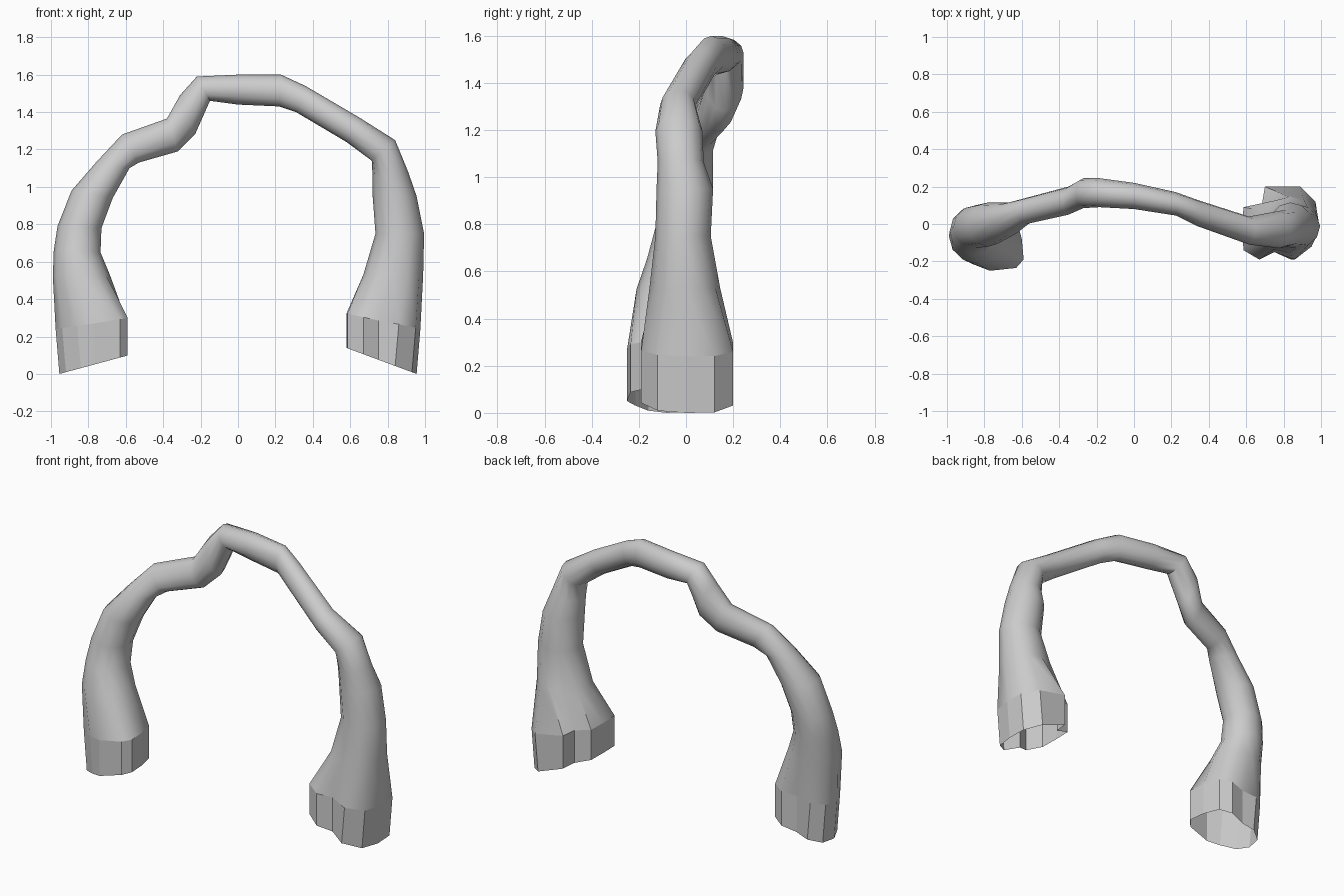
import bpy
import bmesh
import math

SIDES = 12

# Sections along the arch: outer x, z, inner x, z, front y, back y
SECTIONS = [
    (-0.99, 0.52, -0.685, 0.53, -0.21, 0.08),
    (-0.985, 0.66, -0.735, 0.65, -0.165, 0.09),
    (-0.965, 0.79, -0.73, 0.78, -0.13, 0.10),
    (-0.89, 0.98, -0.67, 0.94, -0.12, 0.115),
    (-0.76, 1.13, -0.58, 1.10, -0.06, 0.115),
    (-0.62, 1.28, -0.53, 1.13, 0.0, 0.14),
    (-0.38, 1.365, -0.32, 1.19, 0.05, 0.20),
    (-0.31, 1.49, -0.23, 1.28, 0.085, 0.245),
    (-0.22, 1.59, -0.15, 1.46, 0.09, 0.245),
    (0.0, 1.60, 0.0, 1.44, 0.08, 0.22),
    (0.23, 1.60, 0.22, 1.43, 0.045, 0.17),
    (0.36, 1.54, 0.31, 1.40, -0.01, 0.13),
    (0.65, 1.37, 0.58, 1.24, -0.11, 0.04),
    (0.84, 1.25, 0.715, 1.14, -0.13, 0.07),
    (0.91, 1.08, 0.72, 1.05, -0.12, 0.075),
    (0.955, 0.95, 0.72, 0.95, -0.125, 0.115),
    (0.995, 0.75, 0.735, 0.75, -0.13, 0.105),
    (0.99, 0.53, 0.67, 0.53, -0.155, 0.145),
]
# Fluted foot outlines in plan, from the outer side towards the back
LEFT = [(-.955, -.08), (-.94, .01), (-.87, .06), (-.79, .05), (-.70, .07), (-.63, .03),
        (-.60, -.08), (-.59, -.19), (-.63, -.235), (-.77, -.25), (-.84, -.215), (-.92, -.16)]
RIGHT = [(.955, 0), (.95, .12), (.87, .20), (.70, .20), (.685, .11), (.585, .09),
         (.58, -.02), (.585, -.14), (.67, -.19), (.75, -.15), (.84, -.19), (.93, -.12)]


def section_ring(s):
    ox, oz, ix, iz, front, back = s
    ring = []
    for k in range(SIDES):
        a = 2 * math.pi * k / SIDES
        t = (1 - math.cos(a)) / 2
        y = (front + back) / 2 + math.sin(a) * (back - front) / 2
        ring.append((ox + (ix - ox) * t, y, oz + (iz - oz) * t))
    return ring


def foot_rings(outline, slope):
    """Sloping bottom and top rings of a foot band."""
    bottom, top = [], []
    for x, y in outline:
        z = max(0, (0.955 - abs(x)) * slope)
        bottom.append((x, y, z))
        side = math.copysign(1, x)
        top.append((x + side * (0.025 if abs(x) > 0.8 else 0.005) - side * 0.005, y, z * 0.6 + 0.24))
    return bottom, top


def loft(name, rings):
    bm = bmesh.new()
    loops = [[bm.verts.new(p) for p in r] for r in rings]
    for a, b in zip(loops, loops[1:]):
        for k in range(SIDES):
            n = (k + 1) % SIDES
            bm.faces.new((a[k], a[n], b[n], b[k]))
    bmesh.ops.recalc_face_normals(bm, faces=bm.faces)
    mesh = bpy.data.meshes.new(name)
    bm.to_mesh(mesh)
    bm.free()
    obj = bpy.data.objects.new(name, mesh)
    bpy.context.collection.objects.link(obj)
    return obj


left_bottom, left_top = foot_rings(LEFT, 0.27)
right_bottom, right_top = foot_rings(RIGHT, 0.37)

# Flat-faced open bands at the feet
loft("left_foot_band", [left_bottom, left_top])
loft("right_foot_band", [right_top, right_bottom])

# Smooth hollow arch running from foot to foot
arch = loft("arch", [left_top] + [section_ring(s) for s in SECTIONS] + [right_top])
bpy.context.view_layer.objects.active = arch
arch.select_set(True)
bpy.ops.object.shade_smooth_by_angle(angle=math.radians(50))
